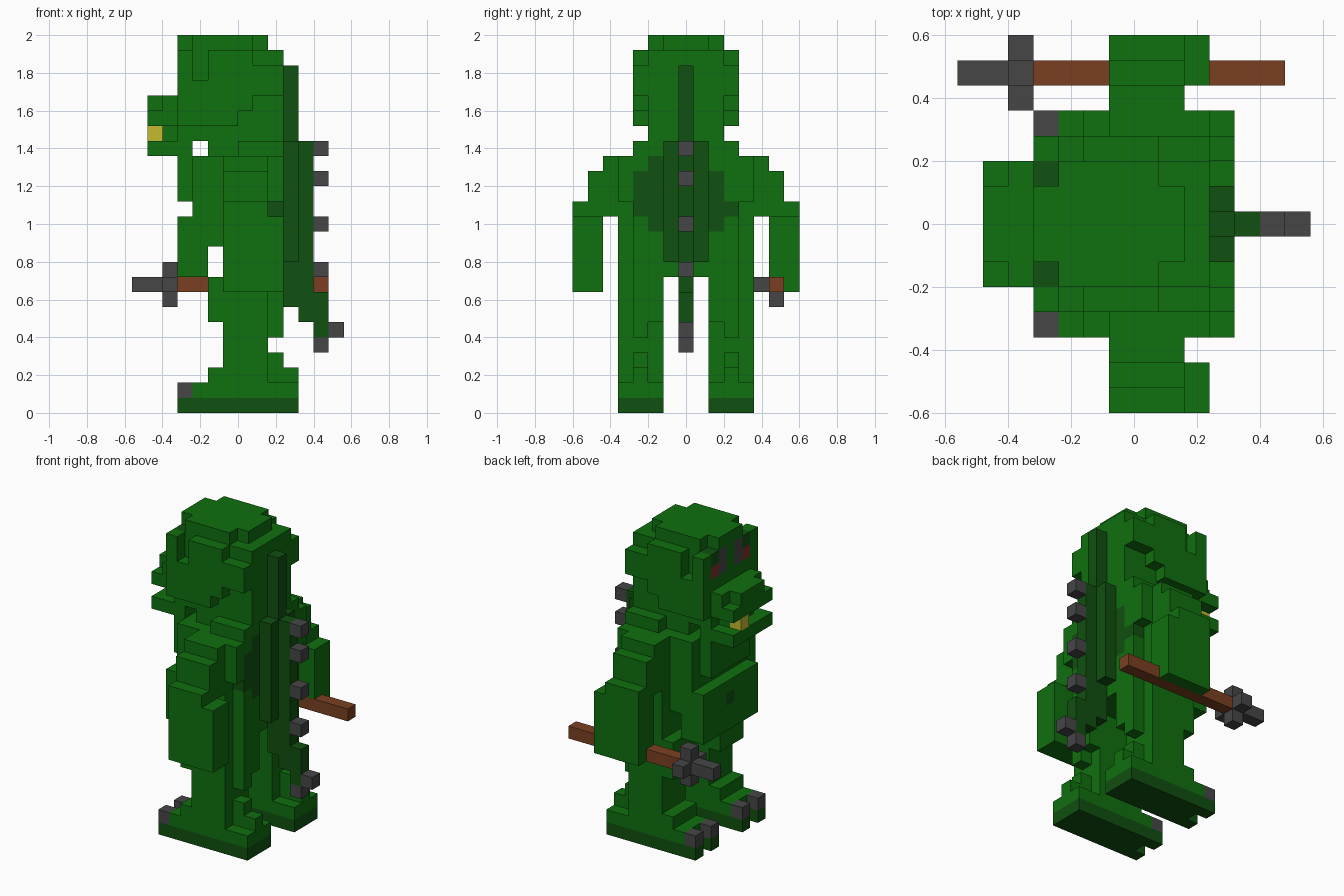
import bpy, bmesh
from mathutils import Vector

if "Cube" in bpy.data.objects:
    bpy.data.objects.remove(bpy.data.objects["Cube"], do_unlink=True)

S = 0.08                                # edge of one block
ORIGIN = Vector((-0.56, -0.60, 0.0))    # corner of the block grid


def material(name, rgb):
    m = bpy.data.materials.new(name)
    m.use_nodes = True
    m.diffuse_color = (*rgb, 1)
    bsdf = next(n for n in m.node_tree.nodes if n.type == 'BSDF_PRINCIPLED')
    bsdf.inputs["Base Color"].default_value = (*rgb, 1)
    bsdf.inputs["Roughness"].default_value = 0.8
    return m


GREEN = material("green", (0.005, 0.162, 0.005))
DARK = material("dark green", (0.005, 0.08, 0.005))
GREY = material("claw grey", (0.061, 0.061, 0.064))
BROWN = material("wood brown", (0.195, 0.051, 0.015))
YELLOW = material("tooth yellow", (0.55, 0.50, 0.03))
RED = material("eye red", (0.20, 0.03, 0.02))

owner = {}      # block -> name of the part that holds it
parts = {}      # part name -> material


def part(name, mat, *boxes, mirror=False, cut=()):
    """Claim blocks. A box is (x0, x1, y0, y1, z0, z1), ends included."""
    parts[name] = mat

    def blocks(bs):
        out = set()
        for x0, x1, y0, y1, z0, z1 in bs:
            for x in range(x0, x1 + 1):
                for y in range(y0, y1 + 1):
                    for z in range(z0, z1 + 1):
                        out.add((x, y, z))
                        if mirror:
                            out.add((x, 14 - y, z))
        return out

    for b in blocks(boxes) - blocks(cut):
        owner[b] = name


# Feet, claws and legs
part("soles", DARK, (4, 10, 3, 5, 0, 0), (3, 3, 3, 3, 0, 0), (3, 3, 5, 5, 0, 0), mirror=True)
part("feet", GREEN, (4, 10, 3, 5, 1, 1), (5, 8, 3, 5, 2, 2),
     (9, 10, 4, 4, 2, 2), (9, 9, 4, 4, 3, 3), mirror=True)
part("toe_claws", GREY, (3, 3, 3, 3, 1, 1), (3, 3, 5, 5, 1, 1), mirror=True)
part("legs", GREEN, (6, 8, 3, 5, 3, 8), (5, 5, 3, 5, 6, 8),
     (9, 9, 4, 5, 6, 8), (9, 9, 4, 4, 5, 5), mirror=True)

# Body
part("torso", GREEN, (6, 8, 3, 11, 9, 16), (9, 9, 3, 11, 14, 16), (9, 9, 4, 10, 9, 13),
     (4, 5, 4, 10, 13, 16), (3, 3, 5, 9, 14, 16))
part("belly", GREEN, (3, 4, 4, 10, 9, 12), (5, 5, 4, 10, 11, 12))
part("navel", DARK, (3, 3, 7, 7, 11, 11))
part("back_shell", DARK, (9, 9, 5, 9, 12, 12), (9, 9, 4, 10, 13, 13),
     (9, 9, 4, 9, 14, 15), (9, 9, 5, 8, 16, 16))

# Shoulders and arms
part("shoulders", GREEN, (6, 8, 2, 2, 13, 16), (6, 8, 1, 1, 14, 15), mirror=True)
part("arms", GREEN, (6, 8, 0, 1, 8, 13), (9, 9, 0, 1, 8, 12), mirror=True)

# Neck, jaws and head
part("neck", GREEN, (5, 9, 5, 9, 17, 17), (7, 9, 4, 10, 17, 17))
part("lower_jaw", GREEN, (1, 3, 5, 9, 17, 17), (2, 2, 6, 8, 18, 18))
part("tooth", YELLOW, (1, 1, 8, 8, 18, 18))
part("upper_jaw", GREEN, (1, 2, 5, 9, 19, 20), mirror=True, cut=[(1, 1, 5, 5, 20, 20)])
part("head", GREEN, (3, 9, 5, 9, 18, 23), (3, 6, 4, 4, 19, 23), (7, 7, 4, 4, 20, 23),
     (8, 9, 4, 4, 21, 22), (4, 7, 5, 9, 24, 24), (3, 8, 6, 8, 24, 24),
     mirror=True, cut=[(4, 4, 4, 4, 22, 23)])
part("brows", DARK, (3, 3, 5, 5, 23, 23), mirror=True)
part("eyes", RED, (3, 3, 5, 5, 22, 22), mirror=True)
part("pupils", GREY, (3, 3, 6, 6, 22, 23), mirror=True)

# Back ridge, tail and spikes
part("back_ridge", DARK, (10, 10, 7, 7, 7, 22), (10, 10, 6, 8, 10, 17), (11, 11, 7, 7, 8, 17))
part("tail", DARK, (11, 11, 7, 7, 6, 7), (12, 12, 7, 7, 5, 7))
part("back_spikes", GREY, *[(12, 12, 7, 7, k, k) for k in (9, 12, 15, 17)])
part("tail_spikes", GREY, (13, 13, 7, 7, 5, 5), (12, 12, 7, 7, 4, 4))

# Held weapon
part("weapon_handle", BROWN, (3, 12, 13, 13, 8, 8))
part("weapon_head", GREY, (0, 2, 13, 13, 8, 8), (2, 2, 12, 14, 8, 8), (2, 2, 13, 13, 7, 9))


def build(name, mat):
    """Skin the blocks of one part, leaving out faces buried against other blocks."""
    bm = bmesh.new()
    for block in [b for b, n in owner.items() if n == name]:
        for axis in range(3):
            for side in (0, 1):
                near = list(block)
                near[axis] += 2 * side - 1
                if tuple(near) in owner:
                    continue
                u, v = (axis + 1) % 3, (axis + 2) % 3
                corners = []
                for du, dv in ((0, 0), (1, 0), (1, 1), (0, 1)):
                    p = Vector(block)
                    p[axis] += side
                    p[u] += du
                    p[v] += dv
                    corners.append(bm.verts.new(ORIGIN + p * S))
                bm.faces.new(corners if side else corners[::-1])
    bmesh.ops.remove_doubles(bm, verts=bm.verts, dist=0.001)
    mesh = bpy.data.meshes.new(name)
    bm.to_mesh(mesh)
    bm.free()
    mesh.materials.append(mat)
    bpy.context.scene.collection.objects.link(bpy.data.objects.new(name, mesh))


for part_name, part_mat in parts.items():
    build(part_name, part_mat)
